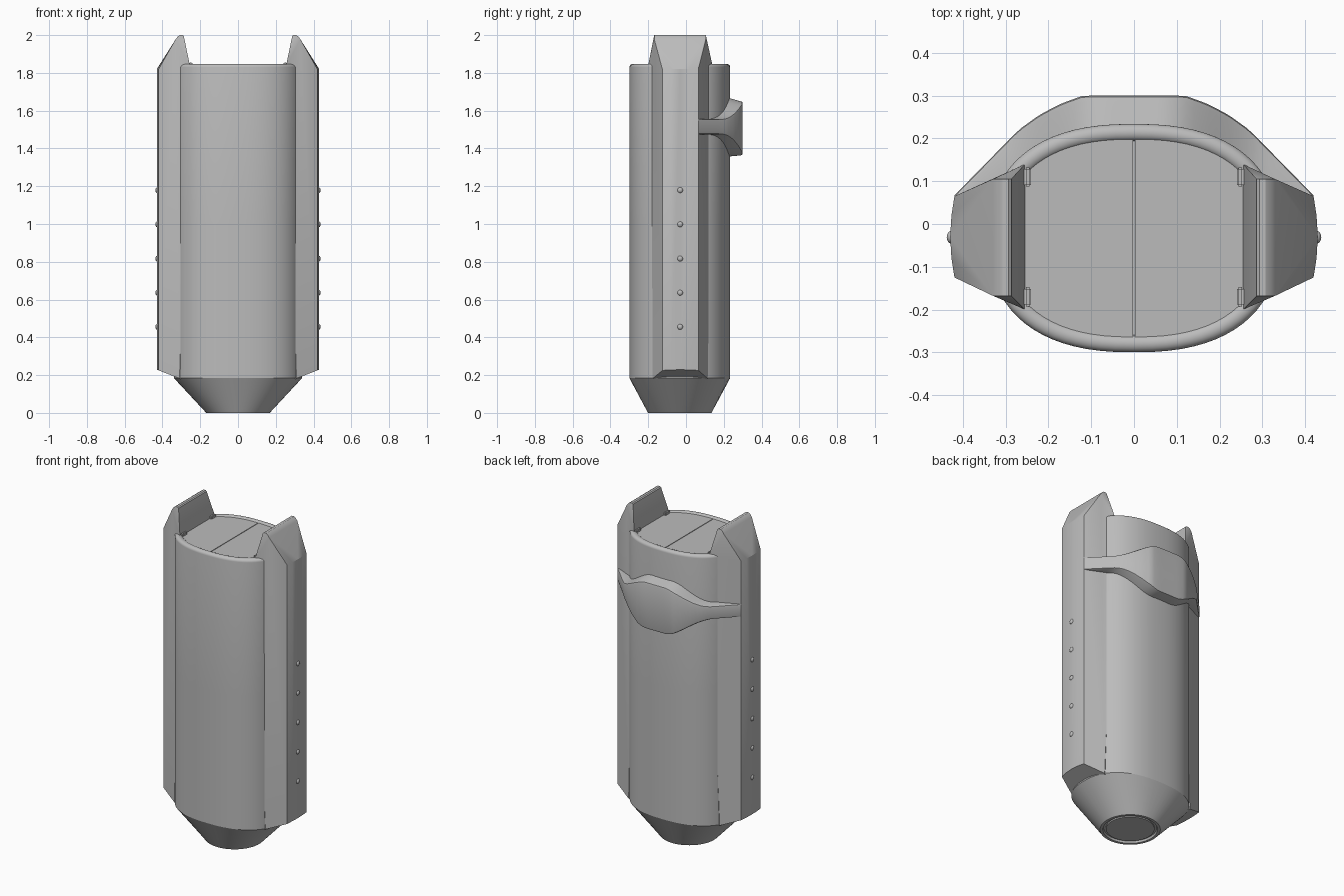
import bpy, bmesh, math
from mathutils import Vector, Matrix

if "Cube" in bpy.data.objects:
    bpy.data.objects.remove(bpy.data.objects["Cube"])

CY = -0.033  # centre of the oval body in y

grey = bpy.data.materials.new("light_grey")
grey.diffuse_color = (0.5, 0.5, 0.5, 1)
grey.use_nodes = True
grey.node_tree.nodes["Principled BSDF"].inputs["Base Color"].default_value = grey.diffuse_color


def finish(bm, name, angle=28):
    """Turn a bmesh into an object, smooth below the given edge angle."""
    bmesh.ops.recalc_face_normals(bm, faces=bm.faces)
    for f in bm.faces:
        f.smooth = True
    for e in bm.edges:
        e.smooth = e.calc_face_angle(0) < math.radians(angle)
    me = bpy.data.meshes.new(name)
    bm.to_mesh(me)
    bm.free()
    me.materials.append(grey)
    ob = bpy.data.objects.new(name, me)
    bpy.context.collection.objects.link(ob)
    return ob


def loft(rings, name):
    """Skin closed rings of points and cap both ends."""
    bm = bmesh.new()
    vs = [[bm.verts.new(p) for p in r] for r in rings]
    n = len(vs[0])
    for a, b in zip(vs, vs[1:]):
        for i in range(n):
            j = (i + 1) % n
            bm.faces.new((a[i], a[j], b[j], b[i]))
    bm.faces.new(vs[0])
    bm.faces.new(vs[-1])
    return finish(bm, name)


def hull(points, name):
    bm = bmesh.new()
    for p in points:
        bm.verts.new(p)
    res = bmesh.ops.convex_hull(bm, input=bm.verts)
    junk = [g for g in res["geom_interior"] if isinstance(g, bmesh.types.BMVert)]
    bmesh.ops.delete(bm, geom=junk, context='VERTS')
    bmesh.ops.dissolve_limit(bm, angle_limit=math.radians(1), verts=bm.verts, edges=bm.edges)
    return finish(bm, name)


def oval(a, b, n, z, seg=72):
    pts = []
    for i in range(seg):
        t = 2 * math.pi * i / seg
        c, s = math.cos(t), math.sin(t)
        pts.append((a * math.copysign(abs(c) ** (2 / n), c),
                    CY + b * math.copysign(abs(s) ** (2 / n), s), z))
    return pts


def lerp(table, x):
    for (x0, y0), (x1, y1) in zip(table, table[1:]):
        if x <= x1:
            return y0 + (y1 - y0) * (x - x0) / (x1 - x0)
    return table[-1][1]


# Oval body: recessed base disc, cone, straight wall, rounded rim
A, B, N = 0.34, 0.267, 2.4
rings = [oval(r, r, 2, z) for r, z in ((0.148, 0.012), (0.152, 0), (0.168, 0))]
rings += [oval(A, B, N, 0.185), oval(A, B, N, 1.0)]
for i in range(11):
    t = math.pi * i / 10
    inset = 0.02 * (1 - math.cos(t))
    rings.append(oval(A - inset, B - inset, N, 1.83 + 0.018 * math.sin(t)))
loft(rings, "body")

# Base ring detail
loft([oval(0.135, 0.135, 2, 0.004), oval(0.135, 0.135, 2, 0.02)], "base_disc")

# Two lid halves with a thin seam
for s, side in ((-1, "left"), (1, "right")):
    outline = [(0.002, -0.268), (0.11, -0.268), (0.257, -0.198),
               (0.257, 0.142), (0.11, 0.21), (0.002, 0.21)]
    loft([[(s * x, y, z) for x, y in outline] for z in (1.80, 1.841)], "lid_" + side)

    # Side rail with its pointed horn
    section = [(0.26, -0.16), (0.26, 0.09), (0.31, -0.176), (0.31, 0.115), (0.42, -0.125),
               (0.427, -0.08), (0.43, -0.03), (0.427, 0.02), (0.42, 0.065)]
    pts = [(s * x, y, 0.225 + (x - 0.42) * 0.39) for x, y in section]
    pts += [(s * x, y, 1.82) for x, y in section[2:]]
    pts += [(s * 0.255, y, 1.84) for y in (-0.2, 0.14)]
    pts += [(s * x, y, z) for x, z in ((0.287, 1.995), (0.293, 2.0), (0.308, 2.0), (0.32, 1.992),
                                       (0.33, 1.978)) for y in (-0.168, 0.105)]
    hull(pts, "side_rail_" + side)

    # Hinges
    for k, y in enumerate((-0.17, 0.11)):
        bm = bmesh.new()
        bmesh.ops.create_cube(bm, size=1, matrix=Matrix.Translation((s * 0.249, y, 1.843))
                              @ Matrix.Diagonal((0.016, 0.045, 0.026, 1)))
        bmesh.ops.bevel(bm, geom=bm.edges[:], offset=0.004, segments=2, affect='EDGES')
        finish(bm, f"hinge_{side}_{k + 1}", 50)

    # Rivets
    for k in range(5):
        bm = bmesh.new()
        bmesh.ops.create_uvsphere(bm, u_segments=16, v_segments=10, radius=1,
                                  matrix=Matrix.Translation((s * 0.427, -0.031, 0.455 + 0.181 * k))
                                  @ Matrix.Diagonal((0.011, 0.015, 0.015, 1)))
        finish(bm, f"rivet_{side}_{k + 1}", 60)

# Back collar: narrow at the rails, swelling into a lobe at the middle
outer = [(0, 0.30), (0.12, 0.30), (0.17, 0.282), (0.22, 0.256), (0.27, 0.22), (0.42, 0.067)]
inner = [(0, 0.20), (0.12, 0.20), (0.2, 0.17), (0.3, 0.09), (0.42, 0.03)]
rings = []
for i in range(49):
    x = -0.42 + 0.84 * i / 48
    ax = abs(x)
    yo, yi = lerp(outer, ax), lerp(inner, ax)
    t = min(1, max(0, (0.31 - ax) / 0.25))
    t = t * t * (3 - 2 * t)
    lo, hi = 1.475 - 0.112 * t, 1.555 + 0.095 * t
    ring = [(x, yi, lo - 0.008 * t)]
    ring += [(x, yo - 0.012, lo), (x, yo - 0.003, lo + 0.003), (x, yo, lo + 0.012)]
    ring += [(x, yo, hi - 0.012), (x, yo - 0.003, hi - 0.003), (x, yo - 0.012, hi)]
    ring += [(x, yi, hi + 0.025 * t)]
    rings.append(ring)
loft(rings, "back_collar")
